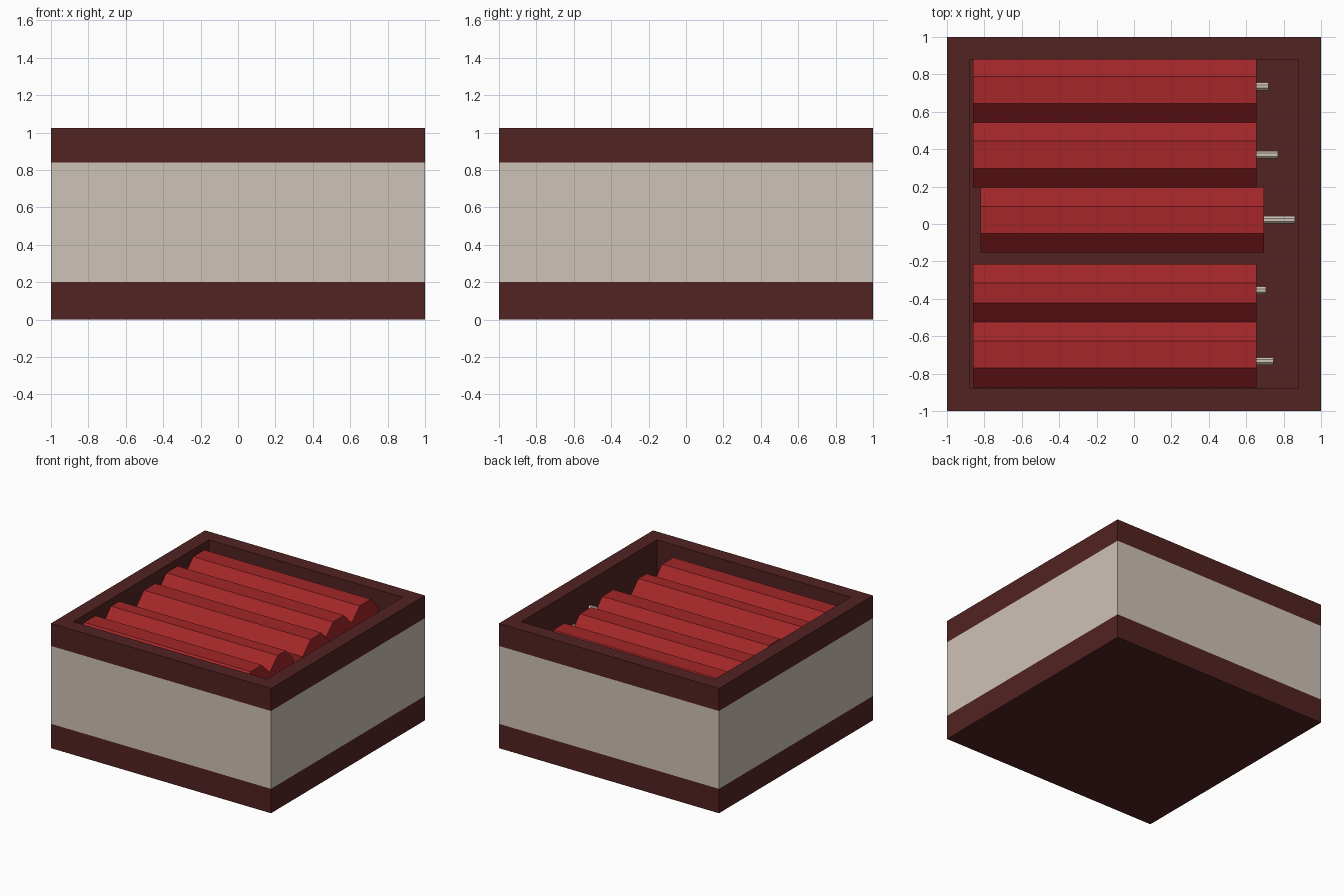
import bpy, math

if "Cube" in bpy.data.objects:
    bpy.data.objects.remove(bpy.data.objects["Cube"])


def srgb(r, g, b):
    def lin(c):
        c /= 255
        return c / 12.92 if c <= 0.04045 else ((c + 0.055) / 1.055) ** 2.4
    return (lin(r), lin(g), lin(b), 1)


def material(name, rgb):
    m = bpy.data.materials.new(name)
    m.diffuse_color = srgb(*rgb)
    m.use_nodes = True
    m.node_tree.nodes["Principled BSDF"].inputs["Base Color"].default_value = m.diffuse_color
    return m


maroon = material("dark maroon", (82, 34, 34))
beige = material("beige", (206, 194, 183))
red = material("red", (163, 38, 40))


def make(name, verts, faces, mats):
    me = bpy.data.meshes.new(name)
    me.from_pydata(verts, [], faces)
    for m in mats:
        me.materials.append(m)
    ob = bpy.data.objects.new(name, me)
    bpy.context.collection.objects.link(ob)
    return ob


def prism(name, x0, x1, section, mat):
    """Bar along x with the given (y, z) cross-section."""
    n = len(section)
    verts = [(x, y, z) for x in (x0, x1) for y, z in section]
    faces = [(i, (i + 1) % n, n + (i + 1) % n, n + i)[::-1] for i in range(n)]
    faces += [tuple(range(n))[::-1], tuple(range(n, 2 * n))]
    return make(name, verts, [f[::-1] if len(f) == 4 else f for f in faces], [mat])


# Crate: square rings from the base up the outside, over the rim, down to the floor
levels = [(1, 0), (1, 0.2), (1, 0.84), (1, 1.025), (0.88, 1.025), (0.88, 0.63)]
verts = [(sx * r, sy * r, z) for r, z in levels
         for sx, sy in ((-1, -1), (1, -1), (1, 1), (-1, 1))]
faces = [(4 * k + i, 4 * k + (i + 1) % 4, 4 * k + 4 + (i + 1) % 4, 4 * k + 4 + i)
         for k in range(len(levels) - 1) for i in range(4)]
faces += [(3, 2, 1, 0), tuple(range(20, 24))]
crate = make("crate", verts, faces, [maroon, beige])
for p in crate.data.polygons:      # pale middle band
    if abs(p.normal.z) < 0.5 and 0.2 < p.center.z < 0.8 and abs(p.area - 1.28) < 0.01:
        p.material_index = 1

# Sticks: (centre y, half flat, left x, right x, fuse y, fuse end x)
sticks = [(0.717, 0.0725, -0.86, 0.655, 0.735, 0.72),
          (0.370, 0.0725, -0.86, 0.655, 0.370, 0.77),
          (0.022, 0.0725, -0.82, 0.695, 0.022, 0.86),
          (-0.369, 0.0525, -0.86, 0.655, -0.355, 0.705),
          (-0.698, 0.0725, -0.86, 0.655, -0.733, 0.745)]
ZC, H, F = 0.808, 0.175, 0.0725
for i, (y, f, x0, x1, fy, fx) in enumerate(sticks, 1):
    w = f + 0.1025
    octagon = [(y + a, ZC + b) for a, b in
               ((w, -F), (w, F), (f, H), (-f, H), (-w, F), (-w, -F), (-f, -H), (f, -H))]
    prism(f"stick_{i}", x0, x1, octagon, red)
    # fuse poking out of the right end
    ring = [(fy + 0.022 * math.cos(math.tau * (k + .5) / 8),
             ZC + 0.01 + 0.022 * math.sin(math.tau * (k + .5) / 8)) for k in range(8)]
    prism(f"fuse_{i}", x1 - 0.02, fx, ring, beige)
